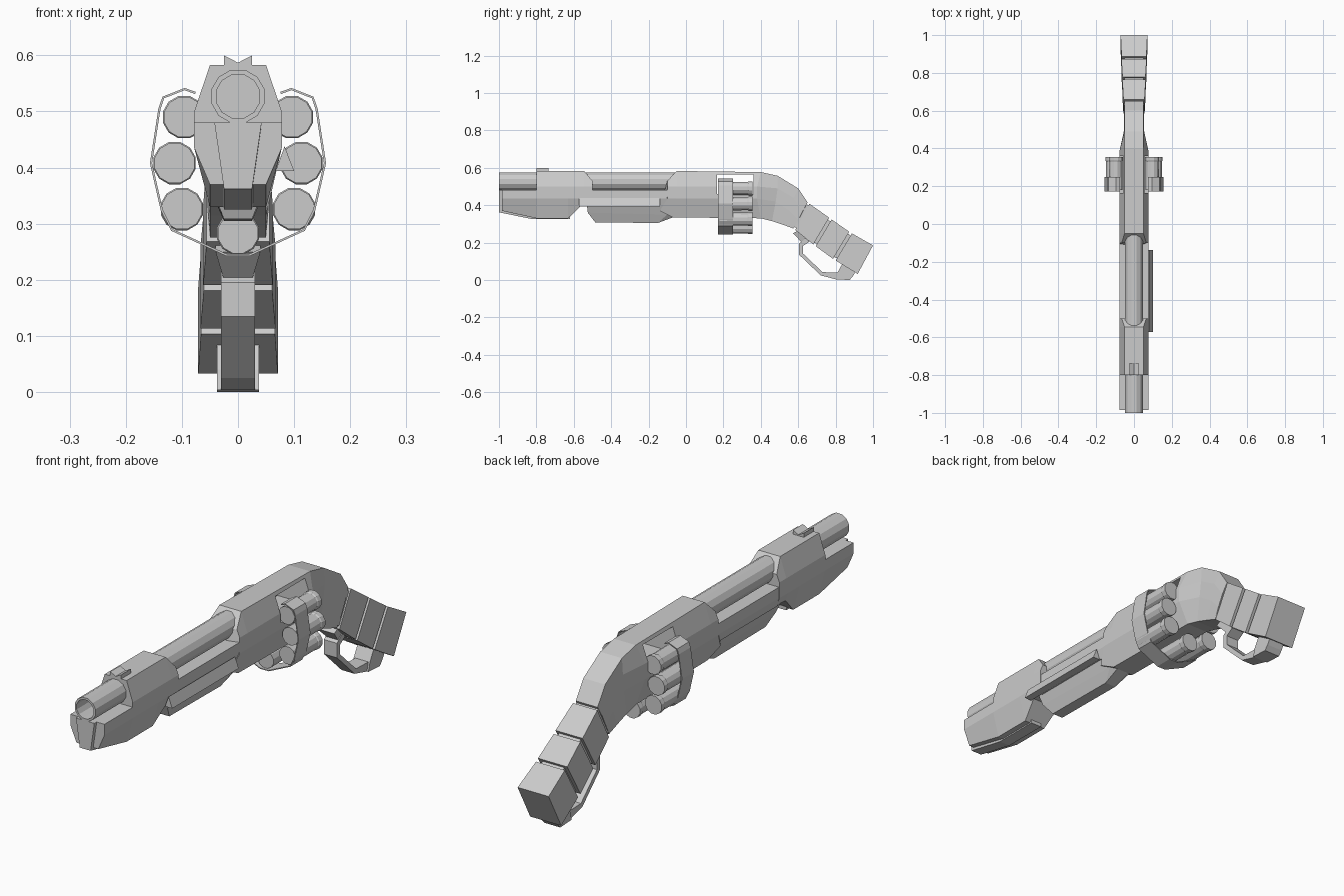
import bpy, bmesh
from math import sin, cos, tau

if "Cube" in bpy.data.objects:
    bpy.data.objects.remove(bpy.data.objects["Cube"])


def loft(name, rings, caps=True):
    """Skin a list of equal-length point rings into one flat-shaded object."""
    bm = bmesh.new()
    vr = [[bm.verts.new(p) for p in r] for r in rings]
    n = len(rings[0])
    for a, b in zip(vr, vr[1:]):
        for i in range(n):
            j = (i + 1) % n
            bm.faces.new((a[i], a[j], b[j], b[i]))
    if caps:
        bm.faces.new(vr[0])
        bm.faces.new(vr[-1])
    bmesh.ops.recalc_face_normals(bm, faces=bm.faces)
    me = bpy.data.meshes.new(name)
    bm.to_mesh(me)
    bm.free()
    ob = bpy.data.objects.new(name, me)
    bpy.context.collection.objects.link(ob)
    return ob


def mirror(half):
    return list(half) + [(-x, y, z) for x, y, z in reversed(half)]


def sections(name, data):
    return loft(name, [mirror(h) for h in data])


def at_y(y, *xz):
    return [(x, y, z) for x, z in xz]


def circle(x, y, z, r, n=12):
    return [(x + r * cos(tau * (i + .5) / n), y, z + r * sin(tau * (i + .5) / n)) for i in range(n)]


def prism_x(name, pts, w):
    return loft(name, [[(s, y, z) for y, z in pts] for s in (-w, w)])


# Hollow barrel
loft("barrel", [circle(0, y, .527, r) for y, r in
                ((.0, .049), (-1, .049), (-1, .040), (-.6, .040))])

# Receiver flowing into the curved stock: top, shoulder, lower side, bottom
sections("receiver", [
    [(.065, -.10, .53), (.078, -.10, .50), (.078, -.10, .435), (.06, -.14, .37)],
    [(.05, -.05, .583), (.078, -.05, .50), (.078, -.05, .435), (.05, -.07, .335)],
    [(.05, .40, .577), (.078, .38, .50), (.078, .38, .435), (.05, .40, .33)],
    [(.05, .49, .557), (.054, .49, .49), (.054, .48, .42), (.05, .46, .315)],
    [(.05, .60, .49), (.054, .575, .44), (.054, .555, .37), (.05, .52, .295)],
    [(.05, .65, .415), (.054, .625, .37), (.054, .60, .32), (.05, .575, .275)],
])

# Port through the receiver behind the upper shells
cutter = loft("port_cutter", [[(s, .165, .46), (s, .36, .46), (s, .36, .565), (s, .165, .565)]
                              for s in (-.2, .2)])
cutter.hide_render = True
rec = bpy.data.objects["receiver"]
mod = rec.modifiers.new("port", "BOOLEAN")
mod.operation, mod.object, mod.solver = "DIFFERENCE", cutter, "EXACT"
bpy.context.view_layer.objects.active = rec
bpy.ops.object.modifier_apply(modifier="port")
bpy.data.objects.remove(cutter)

# Front shroud: lower shell, central keel and upper collar
sections("shroud_lower", [
    at_y(-.985, (.078, .48), (.078, .435), (.05, .37)),
    at_y(-.80, (.078, .48), (.078, .435), (.05, .33)),
    at_y(-.63, (.078, .48), (.078, .435), (.05, .33)),
    at_y(-.56, (.078, .48), (.078, .435), (.064, .398)),
    at_y(-.50, (.078, .48), (.078, .435), (.064, .402)),
])
sections("shroud_keel", [
    at_y(-1, (.042, .48), (.025, .362)),
    at_y(-.82, (.042, .48), (.025, .325)),
    at_y(-.62, (.042, .48), (.025, .325)),
])
sections("shroud_upper", [
    at_y(-.80, (.05, .583), (.078, .50), (.078, .48)),
    at_y(-.545, (.05, .583), (.078, .50), (.078, .48)),
    at_y(-.50, (.065, .53), (.078, .50), (.078, .48)),
])

# Notched sight
loft("front_sight", [[(-.025, y, .575), (-.025, y, .60), (0, y, .587), (.025, y, .60), (.025, y, .575)]
                     for y in (-.80, -.735)])

# Middle frame, pump below it, and side rail on the right only
sections("middle_frame", [at_y(y, (.076, .48), (.076, .435), (.064, .396)) for y in (-.51, -.09)])
sections("pump", [
    [(.062, -.53, .40), (.045, -.525, .36), (.025, -.485, .308)],
    [(.062, -.07, .40), (.045, -.10, .35), (.025, -.15, .305)],
    [(.062, -.05, .40), (.045, -.06, .35), (.030, -.07, .335)],
])
loft("side_rail", [[(.067, y, .394), (.1, y, .394), (.083, y, .438)] for y in (-.573, -.138)])

# Grip: flared blocks over a thinner core; (top y, z), (bottom y, z)
joints = [((.65, .415), (.575, .275)), ((.77, .33), (.685, .187)),
          ((.877, .255), (.79, .11)), ((1.0, .185), (.918, .033))]
widths = [(.056, .062), (.061, .067), (.066, .071)]


def mix(a, b, t):
    return tuple(p + (q - p) * t for p, q in zip(a, b))


for k, (w0, w1) in enumerate(widths):
    rings = []
    for t, w in ((.08, w0), (1.0 if k == 2 else .96, w1)):
        top = mix(joints[k][0], joints[k + 1][0], t)
        bot = mix(joints[k][1], joints[k + 1][1], t)
        rings.append([(w, *top), (w, *bot)])
    sections("grip_block_%d" % (k + 1), rings)
core = []
for top, bot in [(mix(a, b, .07), mix(b, a, .07)) for a, b in joints[:3]]:
    core.append([(.05, *top), (.05, *bot)])
core.append([(.05, .93, .20), (.05, .86, .10)])
sections("grip_core", core)

# Hand guard loop under the grip
prism_x("guard_loop", [(.64, .222), (.605, .195), (.605, .135), (.72, .025), (.80, .004),
                       (.81, .04), (.73, .042), (.625, .142), (.625, .182), (.66, .205)], .03)
prism_x("guard_heel", [(.80, .004), (.875, 0), (.892, .02), (.91, .05), (.82, .10), (.835, .085), (.81, .04)], .037)
sections("guard_mount", [[(.04, .572, .25), (.04, .60, .265)], [(.025, .62, .20), (.025, .645, .215)]])

# Shells: three each side and one underneath
spots = [(.096, .49), (.113, .408), (.10, .326)]
spots = spots + [(-x, z) for x, z in spots] + [(0, .283)]
for k, (x, z) in enumerate(spots):
    loft("shell_%d" % (k + 1), [circle(x, y, z, r) for y, r in
                                ((.18, .037), (.33, .036), (.335, .039), (.356, .039))])

# Thin strap wrapped around the shells
path = [(.076, .533), (.095, .54), (.133, .525), (.14, .505), (.155, .408),
        (.136, .325), (.118, .289), (.02, .244)]
path += [(-x, z) for x, z in reversed(path)]
bm = bmesh.new()
rows = [[bm.verts.new((x, y, z)) for x, z in path] for y in (.172, .25)]
for i in range(len(path) - 1):
    bm.faces.new((rows[0][i], rows[0][i + 1], rows[1][i + 1], rows[1][i]))
me = bpy.data.meshes.new("shell_strap")
bm.to_mesh(me)
bm.free()
strap = bpy.data.objects.new("shell_strap", me)
bpy.context.collection.objects.link(strap)
sol = strap.modifiers.new("thickness", "SOLIDIFY")
sol.thickness, sol.offset = .004, 0
